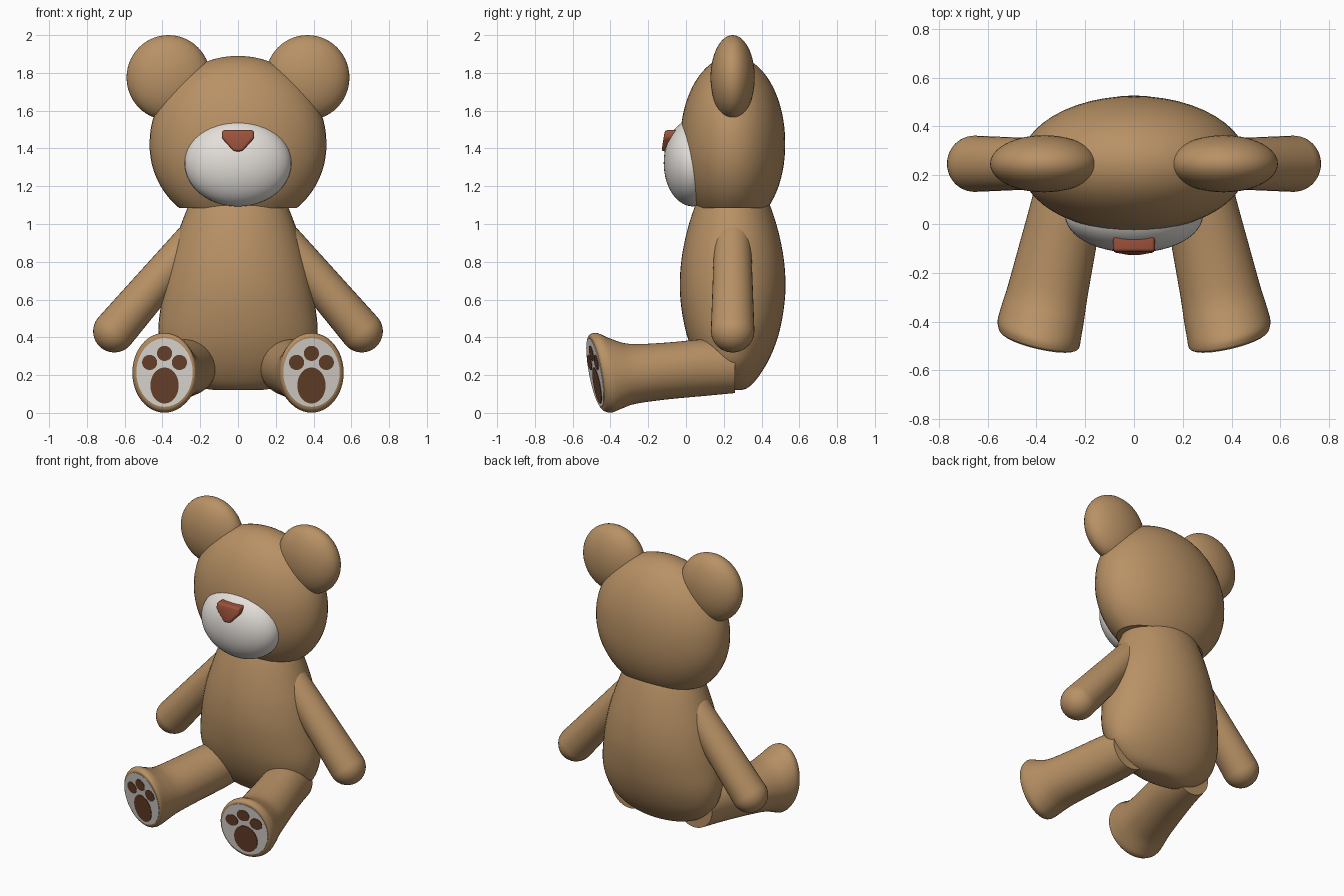
import bpy, bmesh, math
from mathutils import Matrix, Vector

if "Cube" in bpy.data.objects:
    bpy.data.objects.remove(bpy.data.objects["Cube"])


def material(name, rgb):
    m = bpy.data.materials.new(name)
    m.diffuse_color = (*rgb, 1)
    m.use_nodes = True
    m.node_tree.nodes["Principled BSDF"].inputs["Base Color"].default_value = m.diffuse_color
    return m


TAN = material("tan fur", (0.48, 0.285, 0.13))
CREAM = material("off white", (0.78, 0.74, 0.70))
BROWN = material("dark brown", (0.15, 0.058, 0.025))
RED = material("red brown", (0.34, 0.085, 0.045))


def finish(bm, name, mat, mirror=False, angle=40):
    bmesh.ops.recalc_face_normals(bm, faces=bm.faces[:])
    me = bpy.data.meshes.new(name)
    bm.to_mesh(me)
    bm.free()
    me.materials.append(mat)
    ob = bpy.data.objects.new(name, me)
    bpy.context.collection.objects.link(ob)
    bpy.ops.object.select_all(action='DESELECT')
    ob.select_set(True)
    bpy.context.view_layer.objects.active = ob
    bpy.ops.object.shade_smooth_by_angle(angle=math.radians(angle))
    if mirror:
        ob.modifiers.new("Mirror", 'MIRROR').use_mirror_merge = False
    return ob


def spline(rows, steps=4):
    """Catmull-Rom resampling of section rows."""
    out = []
    n = len(rows)
    for i in range(n - 1):
        quad = [rows[max(0, min(n - 1, i + k))] for k in (-1, 0, 1, 2)]
        for s in range(steps):
            t = s / steps
            out.append([0.5 * (2 * b + (c - a) * t + (2 * a - 5 * b + 4 * c - d) * t * t
                               + (3 * b - a - 3 * c + d) * t ** 3)
                        for a, b, c, d in zip(*quad)])
    return out + [list(rows[-1])]


def loft(rows, point, segs=48):
    """Skin rings of points; point(row, cos, sin) places each vertex."""
    bm = bmesh.new()
    rings = [[bm.verts.new(point(r, math.cos(2 * math.pi * i / segs),
                                 math.sin(2 * math.pi * i / segs)))
              for i in range(segs)] for r in rows]
    for a, b in zip(rings, rings[1:]):
        for i in range(segs):
            j = (i + 1) % segs
            bm.faces.new((a[i], a[j], b[j], b[i]))
    bm.faces.new(rings[0])
    bm.faces.new(rings[-1])
    return bm


def ellipsoid(name, mat, centre, radii, mirror=False):
    bm = bmesh.new()
    bmesh.ops.create_uvsphere(bm, u_segments=48, v_segments=28, radius=1)
    bm.transform(Matrix.Translation(centre) @ Matrix.Diagonal((*radii, 1)))
    return finish(bm, name, mat, mirror)


CY = 0.247


def upright(r, c, s):
    return (r[1] * c, CY + r[2] * s, r[0])


# Body: z, half width, half depth
body = [(0.12, 0.10, 0.035), (0.13, 0.18, 0.075), (0.17, 0.28, 0.12), (0.25, 0.37, 0.175),
        (0.34, 0.41, 0.218), (0.44, 0.422, 0.25), (0.56, 0.41, 0.272), (0.68, 0.392, 0.28),
        (0.82, 0.36, 0.27), (0.96, 0.315, 0.242), (1.08, 0.27, 0.205), (1.13, 0.245, 0.18)]
finish(loft(spline(body), upright), "body", TAN)

# Head: ellipsoid with a flat cut at the neck
head = []
lo = -0.76
for i in range(29):
    a = math.asin(lo) + (math.pi / 2 - 0.01 - math.asin(lo)) * i / 28
    k = math.cos(a)
    puff = 1 + 0.03 * max(0, -math.sin(a))
    head.append((1.432 + 0.458 * math.sin(a), 0.468 * k * puff, 0.278 * k * puff))
finish(loft(head, upright), "head", TAN)

# Ears and muzzle
ellipsoid("ear", TAN, (0.368, CY, 1.775), (0.222, 0.117, 0.225), True)
ellipsoid("muzzle", CREAM, (0, 0.037, 1.323), (0.283, 0.155, 0.23))

# Nose: rounded triangular block
bm = bmesh.new()
outline = [(-0.085, 1.497), (0.085, 1.497), (0.086, 1.455), (0.022, 1.385), (-0.022, 1.385), (-0.086, 1.455)]
front = [bm.verts.new((x, -0.112 - 0.018 * (1.497 - z) / 0.112, z)) for x, z in outline]
back = [bm.verts.new((x, -0.02, z)) for x, z in outline]
bm.faces.new(front)
bm.faces.new(back[::-1])
for i in range(6):
    j = (i + 1) % 6
    bm.faces.new((front[i], back[i], back[j], front[j]))
bmesh.ops.recalc_face_normals(bm, faces=bm.faces[:])
bmesh.ops.bevel(bm, geom=bm.edges[:], offset=0.013, segments=3, profile=0.5, affect='EDGES')
finish(bm, "nose", RED, angle=50)

# Arms: tapered capsule from shoulder to hand
p0, p1 = Vector((0.25, CY, 0.905)), Vector((0.655, CY, 0.432))
length, r0, r1 = (p1 - p0).length, 0.095, 0.112
arm = []
for i in range(10):
    a = -math.pi / 2 + 0.03 + (math.pi / 2 - 0.03) * i / 9
    arm.append((r0 * math.sin(a), r0 * math.cos(a)))
for i in range(10):
    a = (math.pi / 2 - 0.03) * i / 9
    arm.append((length + r1 * math.sin(a), r1 * math.cos(a)))
bm = loft(arm, lambda r, c, s: (r[1] * c, r[1] * s * 1.03, r[0]), 32)
# keep the arm's side axis along world y
d = (p1 - p0).normalized()
side = Vector((0, 1, 0))
rot = Matrix((side.cross(d), side, d)).transposed().to_4x4()
bm.transform(Matrix.Translation(p0) @ rot)
finish(bm, "arm", TAN, True)


# Legs: y, centre x, centre z, half width, half height, sole tilt
def tilt(dx, dz):
    return 0.22 * dx - 0.18 * dz


def leg_point(r, c, s):
    dx, dz = r[3] * c, r[4] * s
    return (r[1] + dx, r[0] + r[5] * tilt(dx, dz), r[2] + dz)


leg = [(0.26, 0.245, 0.245, 0.135, 0.14, 0), (0.10, 0.27, 0.24, 0.150, 0.15, 0),
       (-0.10, 0.315, 0.222, 0.158, 0.150, 0.2), (-0.28, 0.355, 0.207, 0.164, 0.158, 0.6),
       (-0.37, 0.375, 0.208, 0.169, 0.185, 0.9), (-0.43, 0.388, 0.212, 0.171, 0.210, 1),
       (-0.462, 0.389, 0.213, 0.167, 0.207, 1), (-0.475, 0.389, 0.214, 0.160, 0.197, 1),
       (-0.479, 0.389, 0.215, 0.150, 0.184, 1)]
finish(loft(spline(leg), leg_point), "leg", TAN, True)


# Sole pads: thin plates lying on the tilted sole
def sole_plate(name, mat, dx, dz, hx, hz, lift):
    cx, cz, y = 0.389, 0.215, -0.479

    def place(r, c, s):
        x, z = dx + hx * c, dz + hz * s
        return (cx + x, y + r + tilt(x, z), cz + z)
    finish(loft([0.001, -lift], place, 40), name, mat, True)


sole_plate("sole_pad", CREAM, 0, -0.001, 0.149, 0.182, 0.003)
sole_plate("heel_pad", BROWN, 0, -0.07, 0.075, 0.095, 0.006)
for k, (dx, dz) in enumerate([(-0.079, 0.052), (0, 0.1), (0.079, 0.052)]):
    sole_plate("toe_pad_%d" % (k + 1), BROWN, dx, dz, 0.04, 0.04, 0.006)
